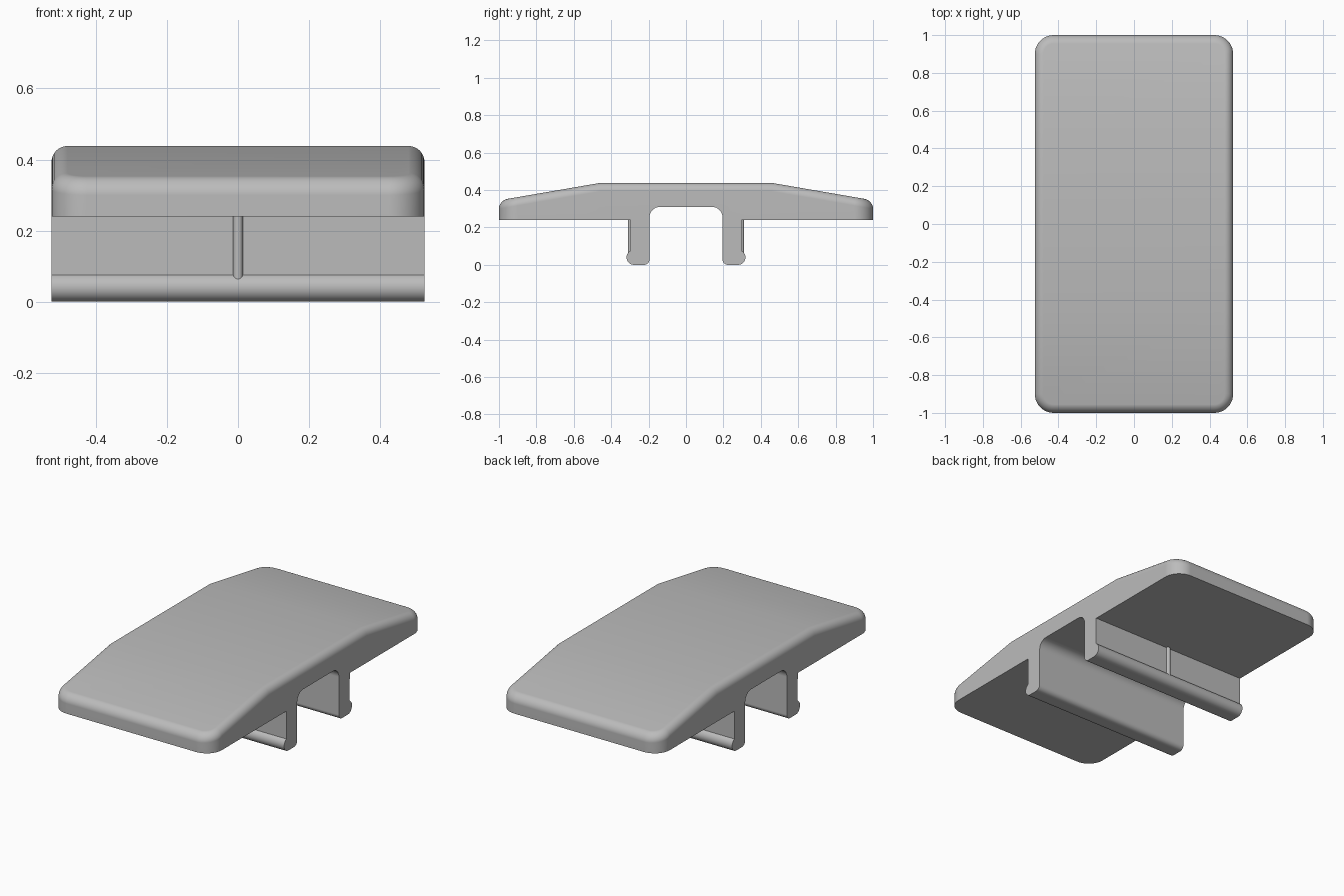
import bpy, bmesh, math

HALF_X, HALF_Y = 0.525, 1.0
BASE_Z, TOP_Z = 0.24, 0.438
LEG_IN, LEG_OUT = 0.195, 0.297

cube = bpy.data.objects.get("Cube")
if cube:
    bpy.data.objects.remove(cube, do_unlink=True)

grey = bpy.data.materials.new("light grey")
grey.use_nodes = True
colour = (0.5, 0.5, 0.5, 1)
grey.diffuse_color = colour
grey.node_tree.nodes["Principled BSDF"].inputs["Base Color"].default_value = colour


def arc(cy, cz, r, start, end, steps=8):
    angles = [math.radians(start + (end - start) * i / steps) for i in range(steps + 1)]
    return [(cy + r * math.cos(a), cz + r * math.sin(a)) for a in angles]


def finish(bm, name):
    bmesh.ops.recalc_face_normals(bm, faces=bm.faces)
    mesh = bpy.data.meshes.new(name)
    bm.to_mesh(mesh)
    bm.free()
    mesh.materials.append(grey)
    ob = bpy.data.objects.new(name, mesh)
    bpy.context.collection.objects.link(ob)
    bpy.ops.object.select_all(action="DESELECT")
    ob.select_set(True)
    bpy.context.view_layer.objects.active = ob
    bpy.ops.object.shade_smooth_by_angle(angle=math.radians(35))
    weighted = ob.modifiers.new("even shading", "WEIGHTED_NORMAL")
    weighted.keep_sharp = True
    return ob


# Half of the cross-section: channel, clip foot, wing and sloped top
half = arc(LEG_IN - 0.055, 0.31 - 0.055, 0.055, 90, 0)
half += arc(LEG_IN + 0.03, 0.03, 0.03, 180, 270)
half += arc(0.278, 0.04, 0.04, 270, 422, 14)
half += [(LEG_OUT, BASE_Z), (HALF_Y, BASE_Z), (HALF_Y, 0.345), (0.46, TOP_Z)]
profile = half + [(-y, z) for y, z in reversed(half)]

# Clip body: extrude the section across the width
bm = bmesh.new()
section = bm.faces.new([bm.verts.new((-HALF_X, y, z)) for y, z in profile])
extruded = bmesh.ops.extrude_face_region(bm, geom=[section])
moved = [v for v in extruded["geom"] if isinstance(v, bmesh.types.BMVert)]
bmesh.ops.translate(bm, vec=(2 * HALF_X, 0, 0), verts=moved)
bmesh.ops.recalc_face_normals(bm, faces=bm.faces)

# Round the four plan corners, then the rim of the top
corners = [e for e in bm.edges
           if all(abs(v.co.y) > 0.99 for v in e.verts)
           and abs(e.verts[0].co.z - e.verts[1].co.z) > 0.05]
bmesh.ops.bevel(bm, geom=corners, offset=0.1, offset_type="OFFSET",
                segments=10, profile=0.5, affect="EDGES")
bm.normal_update()
rim = [e for e in bm.edges
       if min(v.co.z for v in e.verts) > 0.32
       and max(f.normal.z for f in e.link_faces) > 0.9
       and -0.1 < min(f.normal.z for f in e.link_faces) < 0.1]
bmesh.ops.bevel(bm, geom=rim, offset=0.045, offset_type="OFFSET",
                segments=8, profile=0.5, affect="EDGES")
finish(bm, "clip_body")

# Small round rib in the middle of each leg's outer face
for side, label in ((-1, "front"), (1, "back")):
    bm = bmesh.new()
    bmesh.ops.create_cone(bm, cap_ends=True, segments=24, radius1=0.0135,
                          radius2=0.0135, depth=BASE_Z - 0.06)
    bmesh.ops.translate(bm, verts=bm.verts,
                        vec=(0, side * LEG_OUT, (BASE_Z + 0.06) / 2))
    finish(bm, label + "_rib")
